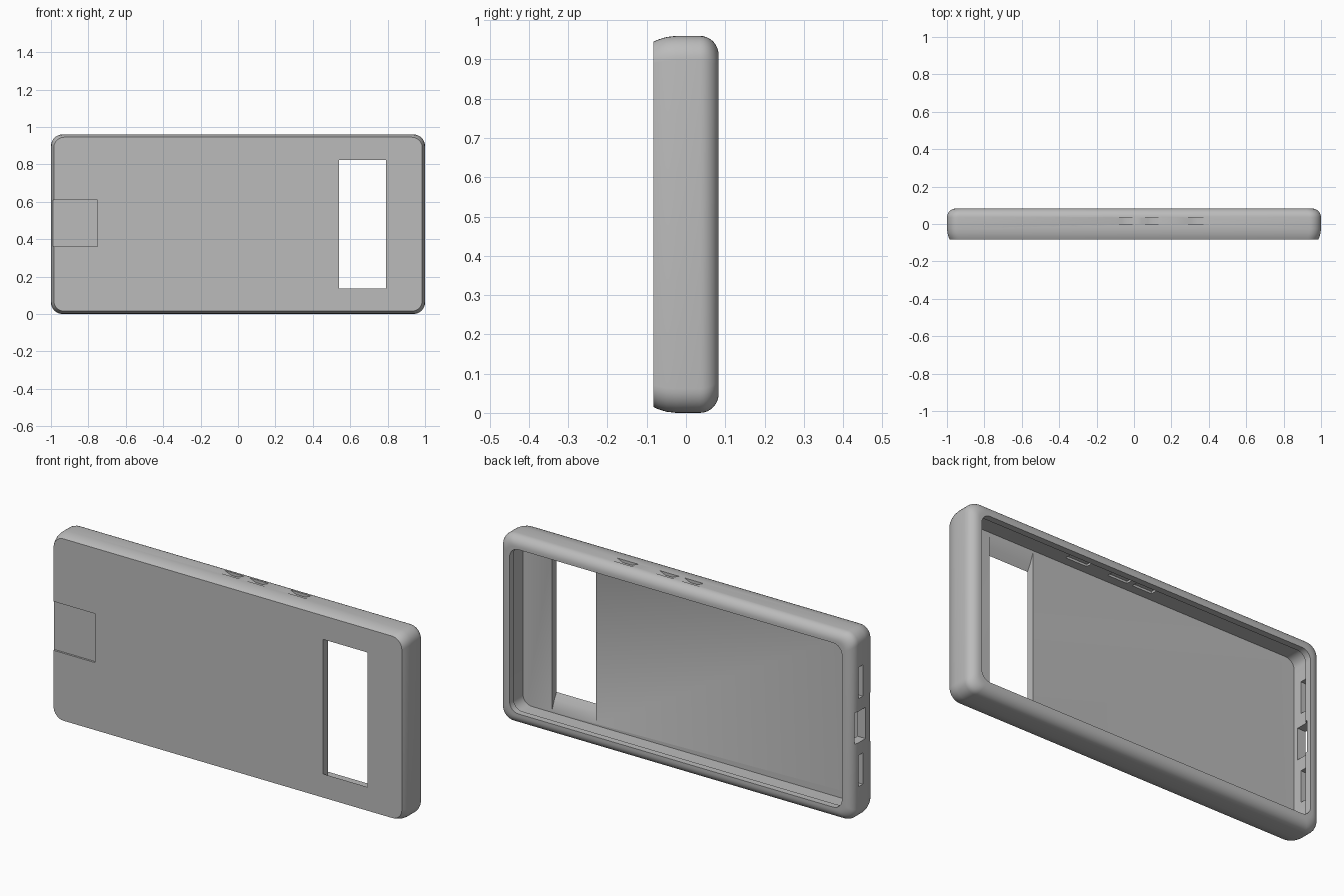
import bpy, bmesh, math
from mathutils import Vector

cube = bpy.data.objects.get("Cube")
if cube:
    bpy.data.objects.remove(cube, do_unlink=True)

HX, HZ, HY = 1.0, 0.48, 0.083     # half length, half height, half depth
FLOOR = -0.045                    # inner face of the back plate
PORT_Y = 0.018                    # depth line of buttons and ports

grey = bpy.data.materials.new("matte grey")
grey.use_nodes = True
grey.diffuse_color = (0.5, 0.5, 0.5, 1)
grey.node_tree.nodes["Principled BSDF"].inputs["Base Color"].default_value = (0.5, 0.5, 0.5, 1)


def ring(hx, hz, r, y, seg=8):
    """Rounded rectangle in the xz plane."""
    pts = []
    for k, (sx, sz) in enumerate([(1, 1), (-1, 1), (-1, -1), (1, -1)]):
        for i in range(seg + 1):
            a = math.pi / 2 * (k + i / seg)
            pts.append(Vector((sx * (hx - r) + r * math.cos(a), y,
                               HZ + sz * (hz - r) + r * math.sin(a))))
    return pts


def loft(name, rings):
    """Skin a stack of matching outlines into a closed solid."""
    bm = bmesh.new()
    rows = [[bm.verts.new(p) for p in r] for r in rings]
    n = len(rows[0])
    for a, b in zip(rows, rows[1:]):
        for i in range(n):
            j = (i + 1) % n
            bm.faces.new((a[i], a[j], b[j], b[i]))
    bm.faces.new(rows[0])
    bm.faces.new(rows[-1])
    bmesh.ops.recalc_face_normals(bm, faces=bm.faces)
    mesh = bpy.data.meshes.new(name)
    bm.to_mesh(mesh)
    bm.free()
    mesh.materials.append(grey)
    obj = bpy.data.objects.new(name, mesh)
    bpy.context.collection.objects.link(obj)
    return obj


def box(name, x, y, z):
    return loft(name, [[Vector((a, b, c)) for a, b in
                        ((x[0], y[0]), (x[1], y[0]), (x[1], y[1]), (x[0], y[1]))] for c in z])


def cut(body, cutter):
    cutter.hide_render = True
    mod = body.modifiers.new("cut", "BOOLEAN")
    mod.operation, mod.solver, mod.object = "DIFFERENCE", "EXACT", cutter
    bpy.context.view_layer.objects.active = body
    bpy.ops.object.modifier_apply(modifier=mod.name)
    bpy.data.objects.remove(cutter, do_unlink=True)


# Outer shell: gentle curve at the front, full round at the back rim
profile = [(-HY, 0.015), (-0.07, 0.009), (-0.05, 0.003), (-0.025, 0)]
R = 0.048
profile += [(HY - R + R * math.sin(t), R * (1 - math.cos(t)))
            for t in (math.pi / 2 * i / 8 for i in range(9))]
case = loft("protective_case", [ring(HX - d, HZ - d, 0.062 - d * 0.4, y) for y, d in profile])

# Cavity with a retaining lip around the opening
cavity = [(FLOOR, 0.046), (0.035, 0.046), (0.05, 0.06), (0.12, 0.06)]
cut(case, loft("cavity_cutter", [ring(HX - d, HZ - d, 0.05, y) for y, d in cavity]))

# Camera window, flared towards the inside at top and bottom
flare = [(-0.12, 0.344), (-HY, 0.344), (-0.065, 0.375), (FLOOR, 0.425), (FLOOR + 0.02, 0.43)]
cut(case, loft("window_cutter", [
    [Vector((x, y, HZ + s * h)) for x, s in ((0.54, -1), (0.79, -1), (0.79, 1), (0.54, 1))]
    for y, h in flare]))

# Shallow square recess on the front, open to the end
cut(case, box("recess_cutter", (-1.1, -0.75), (-0.12, -HY + 0.01), (0.36, 0.61)))

# Charging port and two speaker slots in the right end
for dz, hz, hy in ((0, 0.08, 0.04), (0.225, 0.08, 0.018), (-0.225, 0.08, 0.018)):
    cut(case, box("port_cutter", (-1.1, -0.9), (PORT_Y - hy, PORT_Y + hy),
                  (HZ + dz - hz, HZ + dz + hz)))

# Button dips with sloped ends in the top edge, and matching pockets inside
top = 2 * HZ
for x0, x1 in ((-0.1, 0.01), (0.04, 0.15), (0.27, 0.39)):
    dip = [(x0, top), (x0 + 0.035, top - 0.015), (x1 - 0.035, top - 0.015), (x1, top),
           (x1, top + 0.05), (x0, top + 0.05)]
    cut(case, loft("button_cutter", [[Vector((x, y, z)) for x, z in dip]
                                     for y in (PORT_Y - 0.018, PORT_Y + 0.018)]))
    cut(case, box("pocket_cutter", (x0, x1), (PORT_Y - 0.018, PORT_Y + 0.016),
                  (top - 0.06, top - 0.035)))

# Smooth rounds, crisp edges
bpy.ops.object.select_all(action="DESELECT")
case.select_set(True)
bpy.context.view_layer.objects.active = case
bpy.ops.object.shade_smooth_by_angle(angle=math.radians(30))
